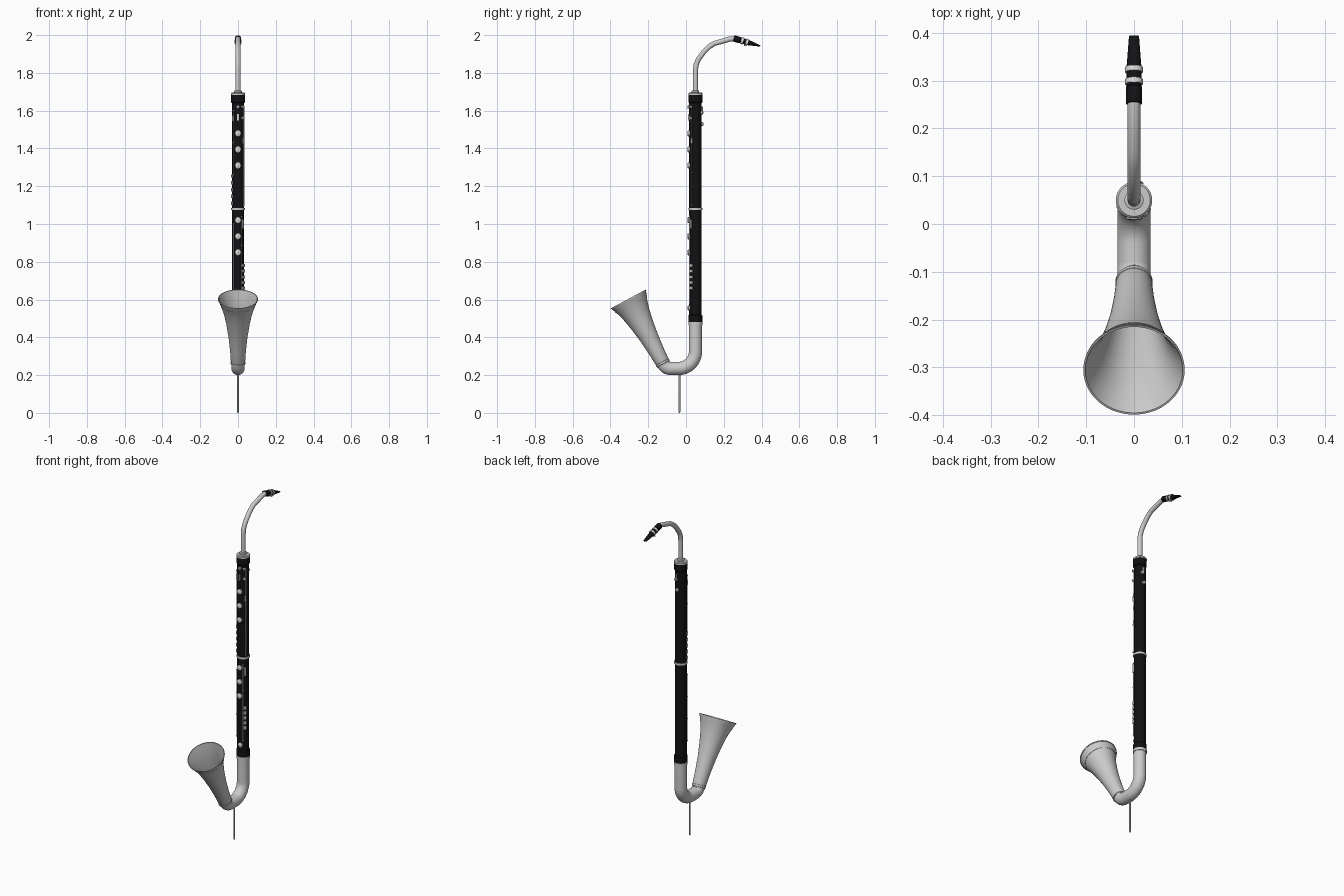
import bpy, bmesh, math
from mathutils import Vector

if "Cube" in bpy.data.objects:
    bpy.data.objects.remove(bpy.data.objects["Cube"])

def material(name, rgb):
    m = bpy.data.materials.new(name)
    m.diffuse_color = (*rgb, 1)
    m.use_nodes = True
    m.node_tree.nodes["Principled BSDF"].inputs["Base Color"].default_value = m.diffuse_color
    return m

SILVER = material("silver", (0.6, 0.6, 0.6))
KEYS = material("bright_key_silver", (0.7, 0.7, 0.7))
BLACK = material("black_wood", (0.006, 0.006, 0.007))
X = Vector((1, 0, 0))
UP = Vector((0, 0, 1))
AXIS_Y = 0.05          # the body stands on this y
R = 0.033              # body radius

def finish(bm, name, mat, angle=35):
    bmesh.ops.recalc_face_normals(bm, faces=bm.faces)
    me = bpy.data.meshes.new(name)
    bm.to_mesh(me)
    bm.free()
    me.materials.append(mat)
    ob = bpy.data.objects.new(name, me)
    bpy.context.collection.objects.link(ob)
    bpy.ops.object.select_all(action='DESELECT')
    ob.select_set(True)
    bpy.context.view_layer.objects.active = ob
    bpy.ops.object.shade_smooth_by_angle(angle=math.radians(angle))
    return ob

def tube(name, sections, mat, tangent=None, n=40):
    """Skin rings (point, rx, rn); the path lies in a plane of constant x."""
    bm = bmesh.new()
    rings = []
    pts = [s[0] for s in sections]
    for i, (p, rx, rn) in enumerate(sections):
        t = tangent
        if t is None:
            a = (pts[i] - pts[i - 1]).normalized() if i else Vector()
            b = (pts[i + 1] - pts[i]).normalized() if i < len(pts) - 1 else Vector()
            t = (a + b).normalized()
        nrm = t.cross(X)
        rings.append([bm.verts.new(p + X * rx * math.cos(k * math.tau / n)
                                   + nrm * rn * math.sin(k * math.tau / n)) for k in range(n)])
    for a, b in zip(rings, rings[1:]):
        for k in range(n):
            bm.faces.new((a[k], a[(k + 1) % n], b[(k + 1) % n], b[k]))
    bm.faces.new(rings[0])
    bm.faces.new(rings[-1])
    return finish(bm, name, mat)

def yz(y, z):
    return Vector((0, y, z))

def lathe(name, origin, direction, profile, mat, n=40):
    return tube(name, [(origin + direction * t, r, r) for t, r in profile], mat, direction, n)

def upright(name, y, profile, mat, n=40):
    return lathe(name, yz(y, 0), UP, profile, mat, n)

def arc(cy, cz, r, a0, a1, n):
    return [yz(cy + r * math.cos(math.radians(a0 + (a1 - a0) * i / n)),
               cz + r * math.sin(math.radians(a0 + (a1 - a0) * i / n))) for i in range(n + 1)]

# Body: two black joints with collars and silver rings
upright("body", AXIS_Y, [(0.48, 0.037), (0.515, 0.037), (0.52, R), (1.07, R), (1.1, R),
                         (1.64, R), (1.645, 0.037), (1.685, 0.037)], BLACK)
upright("lower_ring", AXIS_Y, [(0.465, 0.038), (0.481, 0.038)], SILVER)
upright("middle_ring", AXIS_Y, [(1.074, 0.0365), (1.086, 0.0365)], SILVER)
upright("top_ring", AXIS_Y, [(1.683, 0.038), (1.692, 0.038), (1.696, 0.034)], SILVER)

# Floor peg
upright("floor_peg", -0.035, [(0, 0.003), (0.006, 0.005), (0.22, 0.005)], SILVER, 16)

# Bow below the body
bow = [yz(AXIS_Y, 0.475)] + arc(-0.04, 0.325, 0.09, 0, -90, 14) + arc(-0.08, 0.28, 0.045, -90, -152, 8)
tube("lower_bow", [(p, 0.035, 0.035) for p in bow], SILVER)

# Flared bell, open, with a hollow inside
start, end = yz(-0.12, 0.259), yz(-0.305, 0.603)
bell_dir = (end - start).normalized()
outer = [(-0.005, 0.036), (0, 0.037), (0.08, 0.042), (0.16, 0.050), (0.24, 0.062),
         (0.30, 0.074), (0.35, 0.089), (0.39, 0.105)]
inner = [(t, r - 0.003) for t, r in reversed(outer[2:])] + [(0.02, 0.034)]
lathe("bell", start, bell_dir, outer + inner, SILVER, 56)
lathe("bell_collar", start, bell_dir, [(0.0, 0.036), (0.002, 0.039), (0.012, 0.039), (0.014, 0.037)], SILVER)

# Thin raised bands outside the rim, closed as loops
def band(name, origin, direction, t0, t1, r0, r1, thick, mat):
    ob = lathe(name, origin, direction, [(t0, r0 - thick), (t0, r0), (t1, r1), (t1, r1 - thick),
                                         (t0, r0 - thick)], mat, 56)
    bm = bmesh.new()
    bm.from_mesh(ob.data)
    bmesh.ops.delete(bm, geom=[f for f in bm.faces if len(f.verts) > 4], context='FACES')
    bm.to_mesh(ob.data)
    bm.free()

band("bell_band", start, bell_dir, 0.347, 0.362, 0.0895, 0.095, 0.0025, SILVER)
band("bell_rim", start, bell_dir, 0.385, 0.391, 0.105, 0.106, 0.004, SILVER)

# Neck
neck = [yz(*p) for p in ((0.05, 1.69), (0.05, 1.815), (0.054, 1.845), (0.066, 1.873), (0.092, 1.908),
                         (0.122, 1.938), (0.15, 1.956), (0.2, 1.97), (0.235, 1.98), (0.262, 1.981))]
tube("neck", [(p, 0.0135, 0.0135) for p in neck], SILVER, n=28)
upright("neck_socket", AXIS_Y, [(1.69, 0.02), (1.705, 0.02), (1.708, 0.015)], SILVER)

# Mouthpiece wedge and its two clamp bands
mp0, mp1 = yz(0.252, 1.983), yz(0.394, 1.942)
mp_dir = (mp1 - mp0).normalized()
tube("mouthpiece", [(mp0 + mp_dir * t, rx, rn) for t, rx, rn in
                    ((0, 0.017, 0.017), (0.035, 0.017, 0.017), (0.037, 0.0155, 0.0155),
                     (0.08, 0.0155, 0.0145), (0.12, 0.0125, 0.008), (0.147, 0.0105, 0.003))],
     BLACK, mp_dir, 28)
for i, t in enumerate((0.042, 0.068)):
    lathe(f"clamp_band_{i}", mp0, mp_dir, [(t, 0.0185), (t + 0.011, 0.0185)], KEYS, 28)
for x in (-0.007, 0.007):
    lathe("clamp_screw", mp0 + mp_dir * 0.06 + Vector((x, 0, -0.024)), Vector((0, 0.27, 0.96)).normalized(),
          [(0, 0.004), (0.008, 0.004)], KEYS, 10)

# Keywork: angle 0 is the front, positive turns to +x
def on_body(angle, z, r):
    a = math.radians(angle)
    return Vector((r * math.sin(a), AXIS_Y - r * math.cos(a), z))

def cup(name, angle, z, r, height=0.009):
    """Domed key lying on the body, facing outward."""
    out = on_body(angle, 0, 1) - Vector((0, AXIS_Y, 0))
    rot = out.to_track_quat('Z', 'Y')
    bm = bmesh.new()
    rings = []
    for h, s in ((-0.003, 1), (height * 0.7, 1), (height, 0.7)):
        rings.append([bm.verts.new(on_body(angle, z, R + h) + rot @ Vector(
            (r * s * math.cos(k * math.tau / 20), r * s * math.sin(k * math.tau / 20), 0)))
            for k in range(20)])
    for a, b in zip(rings, rings[1:]):
        for k in range(20):
            bm.faces.new((a[k], a[(k + 1) % 20], b[(k + 1) % 20], b[k]))
    bm.faces.new(rings[0])
    bm.faces.new(rings[-1])
    finish(bm, name, KEYS)

def plate(name, angle, z, width, tall):
    """Small rectangular touch piece bent out from the body."""
    out = on_body(angle, 0, 1) - Vector((0, AXIS_Y, 0))
    side = UP.cross(out)
    bm = bmesh.new()
    bmesh.ops.create_cube(bm, size=1)
    for v in bm.verts:
        c = v.co.copy()
        v.co = on_body(angle, z, R + 0.002) + side * c.x * width + UP * c.z * tall + out * c.y * 0.009
    finish(bm, name, KEYS)

def rod(name, angle, z0, z1):
    """Hinge rod held by round posts."""
    base = on_body(angle, 0, R + 0.004)
    lathe(name, base, UP, [(z0, 0.0022), (z1, 0.0022)], KEYS, 10)
    count = max(2, round((z1 - z0) / 0.15) + 1)
    for i in range(count):
        z = z0 + (z1 - z0) * i / (count - 1)
        lathe(name + "_post", base, UP, [(z - 0.004, 0.002), (z - 0.002, 0.004),
                                         (z + 0.002, 0.004), (z + 0.004, 0.002)], KEYS, 10)

for z in (1.48, 1.395, 1.31, 1.02, 0.935, 0.85):
    cup("finger_key", 0, z, 0.016)
cup("throat_key", 0, 1.62, 0.009)
cup("low_key", 8, 0.555, 0.014)
for angle, z, r in ((45, 1.56, 0.008), (42, 1.62, 0.007), (180, 1.53, 0.011), (165, 1.59, 0.010)):
    cup("small_key", angle, z, r)
plate("thumb_lever", 172, 1.605, 0.008, 0.035)
plate("throat_lever", 0, 1.565, 0.008, 0.035)
plate("left_lever", -48, 1.56, 0.008, 0.03)
plate("right_lever", 55, 1.44, 0.008, 0.03)
for i in range(5):
    plate("left_touch", -62, 1.11 + i * 0.036, 0.012, 0.018)
for i in range(5):
    plate("right_touch", 52, 0.66 + i * 0.03, 0.016, 0.016)
plate("bridge_lever", 50, 1.0, 0.008, 0.05)
rod("upper_right_rod", 58, 1.1, 1.62)
rod("upper_left_rod", -42, 1.26, 1.6)
rod("lower_right_rod", 32, 0.58, 1.04)
rod("lower_left_rod", -40, 0.6, 1.0)
